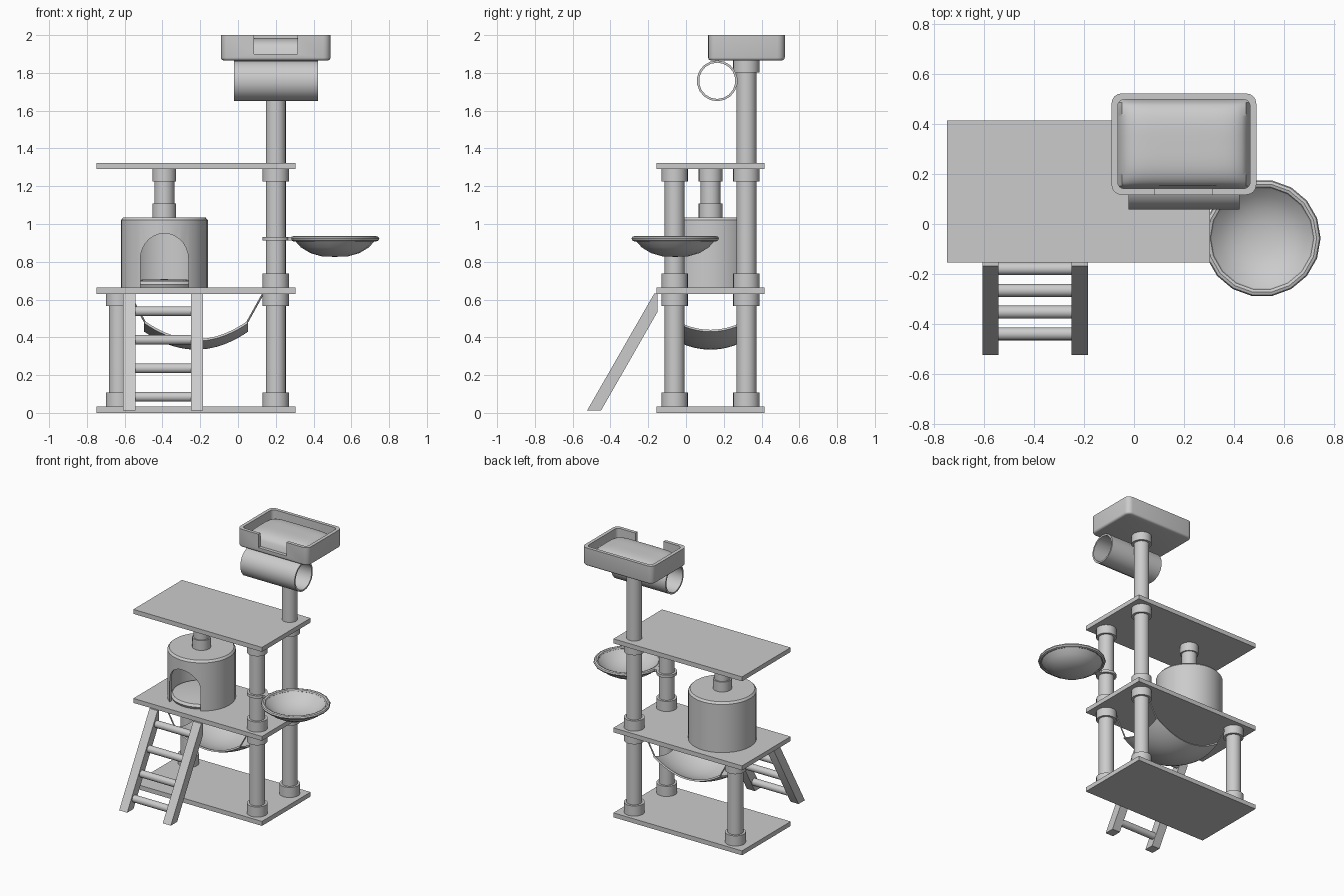
import bpy, bmesh, math
from mathutils import Vector

old = bpy.data.objects.get("Cube")
if old:
    bpy.data.objects.remove(old, do_unlink=True)

grey = bpy.data.materials.new("plain_grey")
COLOUR = (0.6, 0.6, 0.6, 1)
grey.use_nodes = True
grey.diffuse_color = COLOUR
grey.node_tree.nodes["Principled BSDF"].inputs["Base Color"].default_value = COLOUR
parts = []


def finish(name, bm, loc=(0, 0, 0), fix=True):
    if fix:
        bmesh.ops.recalc_face_normals(bm, faces=bm.faces)
    mesh = bpy.data.meshes.new(name)
    bm.to_mesh(mesh)
    bm.free()
    mesh.materials.append(grey)
    ob = bpy.data.objects.new(name, mesh)
    ob.location = loc
    bpy.context.collection.objects.link(ob)
    parts.append(ob)
    return ob


def lathe(name, profile, loc=(0, 0, 0), sides=24):
    """Turn (radius, height) points around z; zero radius makes a pole."""
    bm = bmesh.new()
    rings = []
    for r, z in profile:
        count = sides if r > 0 else 1
        rings.append([bm.verts.new((r * math.cos(math.tau * i / sides),
                                    r * math.sin(math.tau * i / sides), z))
                      for i in range(count)])
    if profile[0] == profile[-1]:
        for v in rings[-1]:
            bm.verts.remove(v)
        rings[-1] = rings[0]
    for a, b in zip(rings, rings[1:]):
        for i in range(sides if len(a) + len(b) > 2 else 0):
            j = i + 1
            corners = [a[i % len(a)], a[j % len(a)], b[j % len(b)], b[i % len(b)]]
            bm.faces.new(list(dict.fromkeys(corners)))
    return finish(name, bm, loc)


def rod(name, start, end, r, sides=24):
    a, b = Vector(start), Vector(end)
    d = b - a
    ob = lathe(name, [(0, 0), (r, 0), (r, d.length), (0, d.length)], a, sides)
    ob.rotation_euler = d.to_track_quat('Z', 'Y').to_euler()
    return ob


def box(name, lo, hi, corner=0, bottom=0):
    """Box with optional rounded vertical corners and a rounded bottom edge."""
    lo, hi = Vector(lo), Vector(hi)
    bm = bmesh.new()
    bmesh.ops.create_cube(bm, size=1)
    for v in bm.verts:
        v.co = Vector(c * s for c, s in zip(v.co, hi - lo))
    if corner:
        upright = [e for e in bm.edges if abs(e.verts[0].co.z - e.verts[1].co.z) > 0.001]
        bmesh.ops.bevel(bm, geom=upright, offset=corner, segments=4, profile=0.5, affect='EDGES')
    if bottom:
        zmin = min(v.co.z for v in bm.verts)
        under = [e for e in bm.edges if all(v.co.z < zmin + 0.001 for v in e.verts)]
        bmesh.ops.bevel(bm, geom=under, offset=bottom, segments=3, profile=0.5, affect='EDGES')
    return finish(name, bm, (lo + hi) / 2)


def prism(name, points, push):
    bm = bmesh.new()
    face = bm.faces.new([bm.verts.new(p) for p in points])
    new = bmesh.ops.extrude_face_region(bm, geom=[face])["geom"]
    bmesh.ops.translate(bm, vec=push, verts=[v for v in new if isinstance(v, bmesh.types.BMVert)])
    return finish(name, bm)


def cut(target, cutter):
    mod = target.modifiers.new("cut", 'BOOLEAN')
    mod.operation, mod.solver, mod.object = 'DIFFERENCE', 'EXACT', cutter
    bpy.context.view_layer.objects.active = target
    bpy.ops.object.modifier_apply(modifier=mod.name)
    parts.remove(cutter)
    bpy.data.objects.remove(cutter, do_unlink=True)


def sheet(name, centre, half, height, steps=20):
    """Curved rectangular sheet; height(u, v) takes -1..1 coordinates."""
    bm = bmesh.new()
    bmesh.ops.create_grid(bm, x_segments=steps, y_segments=steps, size=1)
    for v in bm.verts:
        u, w = v.co.x, v.co.y
        v.co = (u * half[0], w * half[1], height(u, w))
    return finish(name, bm, centre, fix=False)


# Three boards
for name, z in (("base_board", 0), ("middle_board", 0.63), ("top_board", 1.29)):
    box(name, (-0.75, -0.155, z), (0.305, 0.415, z + 0.033))


# Posts, each section with collars at its ends
def post(name, x, y, z0, z1, low=True, high=True, collar=0.07):
    rod(name, (x, y, z0), (x, y, z1), 0.053)
    for on, a, b in ((low, z0, z0 + 0.075), (high, z1 - 0.065, z1)):
        if on:
            rod(name + "_collar", (x, y, a), (x, y, b), collar)


for name, x, y in (("front_post", 0.2, -0.06), ("back_post", 0.2, 0.32)):
    post(name + "_lower", x, y, 0.033, 0.63)
    post(name + "_middle", x, y, 0.663, 1.29)
post("left_post", -0.63, 0.32, 0.033, 0.63)
post("back_post_upper", 0.2, 0.32, 1.323, 1.868, low=False)
post("house_post", -0.39, 0.13, 1.033, 1.29, collar=0.063)

# House with an arched doorway and a round cushion
HX, HY = -0.39, 0.13
house = lathe("house", [(0.23, 0.663), (0.23, 1.02), (0.218, 1.035), (0, 1.035), (0, 1.015),
                        (0.212, 1.015), (0.212, 0.663), (0.23, 0.663)], (HX, HY, 0), 32)
arch = [(HX + 0.127 * math.cos(math.pi * i / 14), -0.2, 0.815 + 0.135 * math.sin(math.pi * i / 14))
        for i in range(15)]
arch += [(HX - 0.127, -0.2, 0.6), (HX + 0.127, -0.2, 0.6)]
cut(house, prism("door_cutter", arch, (0, 0.25, 0)))
lathe("house_cushion", [(0, 0.663), (0.2, 0.663), (0.208, 0.68), (0.195, 0.697), (0.12, 0.705),
                        (0, 0.708)], (HX, HY, 0), 32)

# Ladder
rail = [(-0.524, 0.012), (-0.45, 0.012), (-0.15, 0.536), (-0.15, 0.632), (-0.168, 0.632)]
for name, x in (("ladder_rail_right", -0.608), ("ladder_rail_left", -0.25)):
    prism(name, [(x, y, z) for y, z in rail], (0.066, 0, 0))
for i in range(4):
    y, z = -0.44 + 0.087 * i, 0.085 + 0.151 * i
    rod("ladder_rung", (-0.55, y, z), (-0.24, y, z), 0.026, 16)

# Hammock hung under the middle board
MX, MY, MZ = -0.222, 0.13, 0.335
hammock = sheet("hammock", (MX, MY, MZ), (0.275, 0.18), lambda u, v: 0.095 * u * u + 0.045 * v * v)
solid = hammock.modifiers.new("thickness", 'SOLIDIFY')
solid.thickness, solid.offset = 0.012, 1
bpy.context.view_layer.objects.active = hammock
bpy.ops.object.modifier_apply(modifier=solid.name)
for sx in (-1, 1):
    for sy in (-1, 1):
        rod("hammock_rope", (MX + sx * 0.265, MY + sy * 0.17, MZ + 0.135),
            (MX + sx * 0.355, MY + sy * 0.17, 0.632), 0.005, 8)

# Round bowl perch with a clamp on the front post
BX, BY = 0.513, -0.057
lathe("bowl", [(0, 0.826), (0.07, 0.829), (0.13, 0.846), (0.18, 0.876), (0.215, 0.915),
               (0.205, 0.922), (0.17, 0.888), (0.12, 0.86), (0.065, 0.844), (0, 0.84)], (BX, BY, 0), 18)
rim = [(0.219 + 0.016 * math.cos(math.tau * i / 8), 0.922 + 0.014 * math.sin(math.tau * i / 8))
       for i in range(8)]
lathe("bowl_rim", rim + rim[:1], (BX, BY, 0), 18)
rod("bowl_clamp", (0.2, -0.06, 0.912), (0.2, -0.06, 0.932), 0.07)
box("bowl_bracket", (0.23, -0.085, 0.912), (0.3, -0.035, 0.932))

# Tunnel below the bed
tunnel = lathe("tunnel", [(0.108, 0), (0.108, 0.445), (0.096, 0.445), (0.096, 0), (0.108, 0)],
               (-0.022, 0.165, 1.758), 18)
tunnel.rotation_euler = (0, math.pi / 2, 0)

# Bed tray with an entry notch, and a domed cushion
bed = box("bed", (-0.09, 0.117, 1.866), (0.49, 0.523, 2), 0.04, 0.015)
cut(bed, box("bed_cutter", (-0.065, 0.142, 1.89), (0.465, 0.498, 2.1), 0.025))
cut(bed, box("notch_cutter", (0.085, 0.05, 1.9), (0.315, 0.2, 2.1)))
sheet("bed_cushion", (0.2, 0.32, 1.89), (0.265, 0.178),
      lambda u, v: 0.095 * (max(0, 1 - u ** 6) * max(0, 1 - abs(v) ** 3.5)) ** 0.4, 32)

# Smooth curved surfaces, keep edges sharp
bpy.ops.object.select_all(action='DESELECT')
for ob in parts:
    ob.select_set(True)
bpy.context.view_layer.objects.active = parts[0]
bpy.ops.object.shade_smooth_by_angle(angle=math.radians(35))
